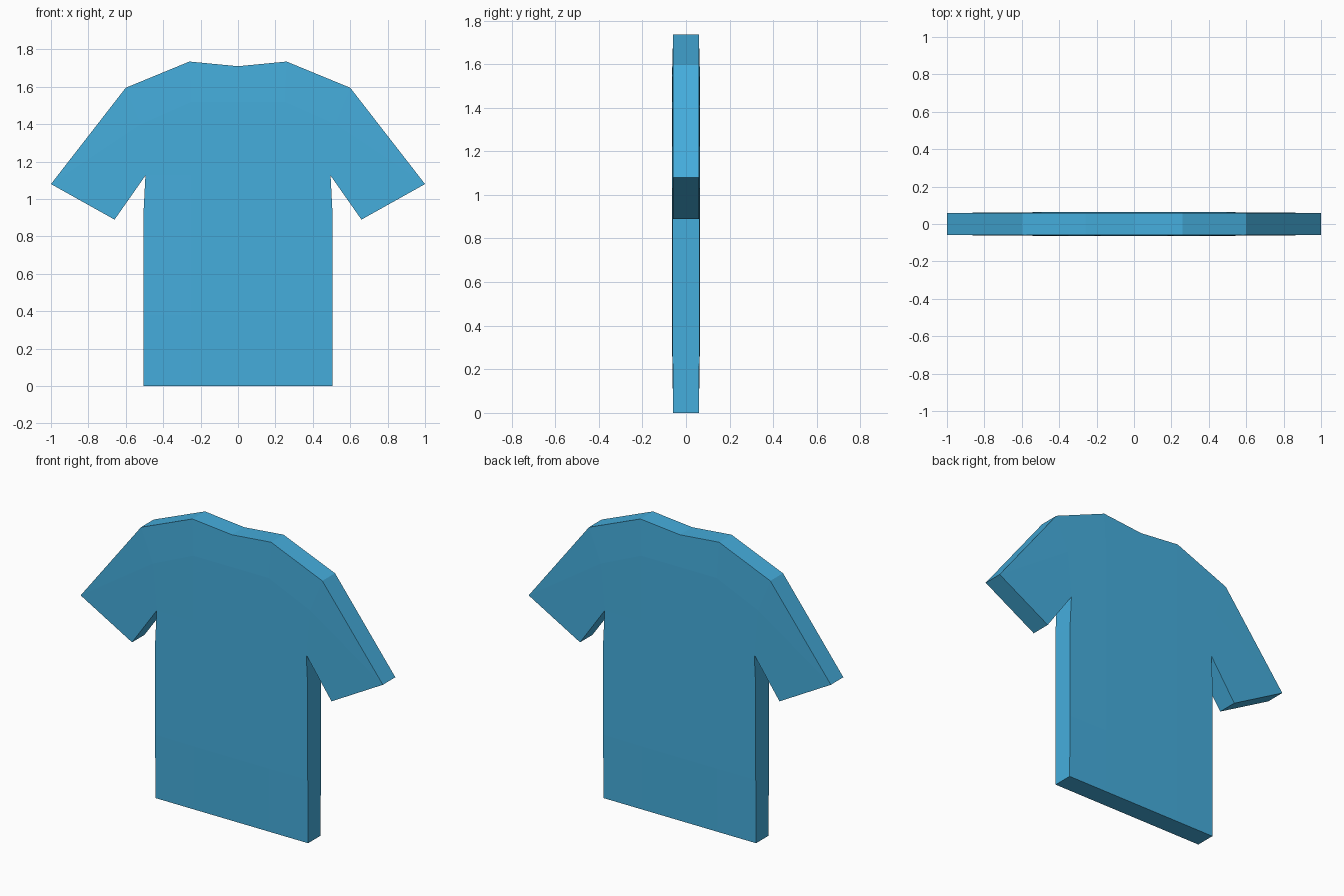
import bpy, bmesh

if "Cube" in bpy.data.objects:
    bpy.data.objects.remove(bpy.data.objects["Cube"])

# Right half of the shirt panel: x, z, half thickness (slightly fuller inside)
E, M = 0.059, 0.065
points = [
    (0, 0, E), (.25, 0, E), (.505, 0, E),                  # hem
    (0, .38, M), (.25, .38, M), (.505, .38, .062),         # waist
    (0, .93, M), (.25, .93, M), (.505, .93, .062),         # chest
    (0, 1.125, M), (.25, 1.125, M), (.495, 1.125, .062),   # underarm
    (0, 1.52, M), (.25, 1.52, M), (.52, 1.4, .063),        # upper chest
    (0, 1.71, E), (.26, 1.735, E), (.6, 1.595, .06),       # neckline, shoulder
    (1.0, 1.08, E), (.66, .89, E),                         # cuff
]
faces = [(r + c, r + c + 1, r + c + 4, r + c + 3)
         for r in (0, 3, 6, 9) for c in (0, 1)]
faces += [(12, 13, 16, 15), (13, 14, 17, 16), (11, 19, 18, 14), (14, 18, 17)]

# Front and back panels
bm = bmesh.new()
front = [bm.verts.new((x, -d, z)) for x, z, d in points]
back = [bm.verts.new((x, d, z)) for x, z, d in points]
for f in faces:
    bm.faces.new([front[i] for i in f])
    bm.faces.new([back[i] for i in reversed(f)])

# Rim joins the panels along the outline, left open at the mirror plane
index = {v: i for i, v in enumerate(front)}
for e in [e for e in bm.edges if e.is_boundary and e.verts[0] in index]:
    a, b = (index[v] for v in e.verts)
    if points[a][0] or points[b][0]:
        bm.faces.new((front[a], front[b], back[b], back[a]))
bmesh.ops.recalc_face_normals(bm, faces=bm.faces)

mesh = bpy.data.meshes.new("tshirt")
bm.to_mesh(mesh)
bm.free()
shirt = bpy.data.objects.new("tshirt", mesh)
bpy.context.collection.objects.link(shirt)

# Left half
mirror = shirt.modifiers.new("mirror", "MIRROR")
mirror.use_axis = (True, False, False)
mirror.use_clip = True

# Blue fabric
mat = bpy.data.materials.new("blue_fabric")
mat.diffuse_color = (.06, .42, .72, 1)
mat.use_nodes = True
mat.node_tree.nodes["Principled BSDF"].inputs["Base Color"].default_value = mat.diffuse_color
mesh.materials.append(mat)
